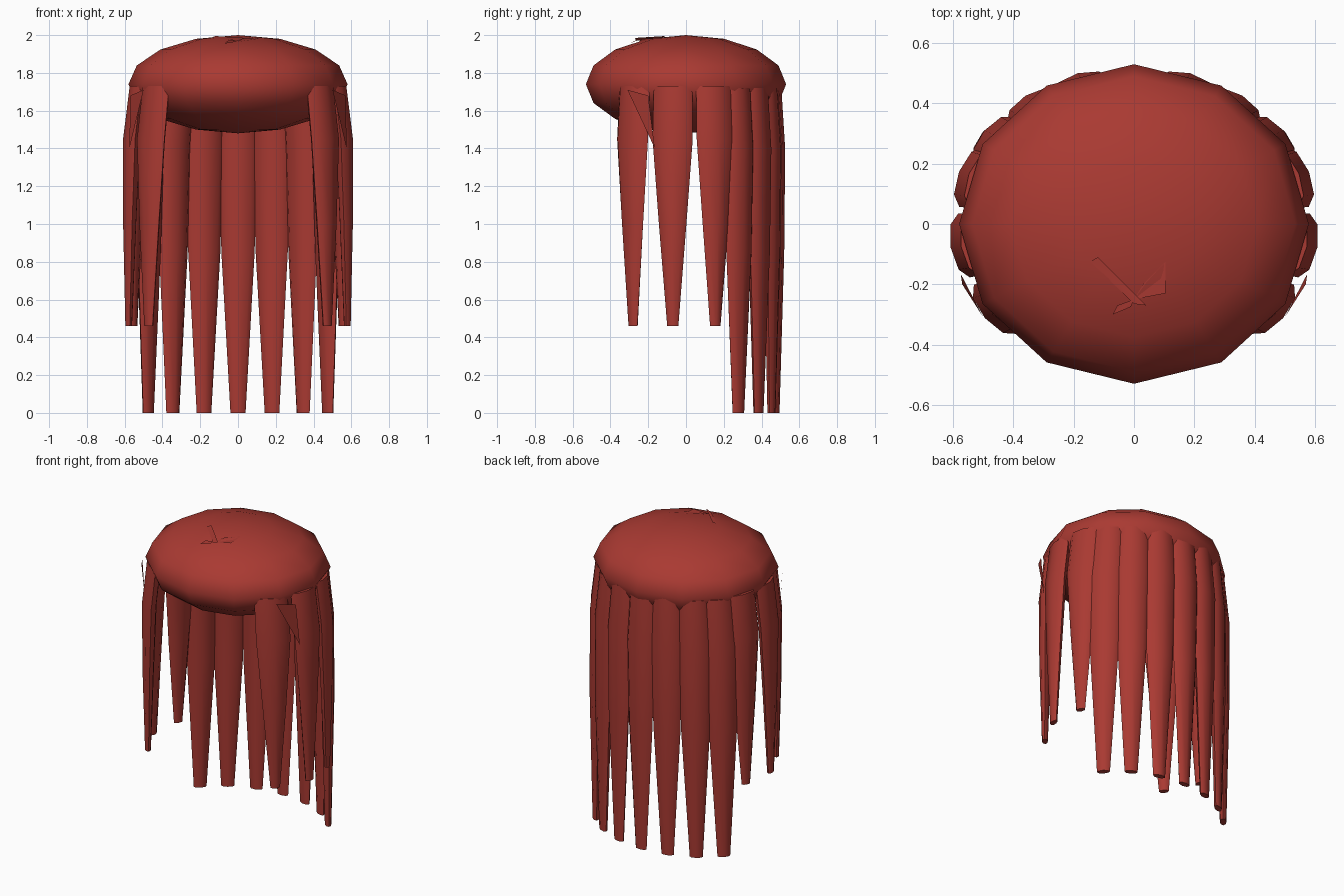
import bpy, bmesh, math
from mathutils import Vector

cube = bpy.data.objects.get("Cube")
if cube:
    bpy.data.objects.remove(cube)

red = bpy.data.materials.new("hair red")
red.use_nodes = True
red.diffuse_color = (0.40, 0.042, 0.032, 1)
red.node_tree.nodes["Principled BSDF"].inputs["Base Color"].default_value = red.diffuse_color


def finish(bm, name, angle=45):
    bmesh.ops.recalc_face_normals(bm, faces=bm.faces)
    mesh = bpy.data.meshes.new(name)
    bm.to_mesh(mesh)
    bm.free()
    obj = bpy.data.objects.new(name, mesh)
    bpy.context.collection.objects.link(obj)
    mesh.materials.append(red)
    bpy.ops.object.select_all(action='DESELECT')
    obj.select_set(True)
    bpy.context.view_layer.objects.active = obj
    bpy.ops.object.shade_smooth_by_angle(angle=math.radians(angle))
    return obj


# Flattened cap of hair
bm = bmesh.new()
bmesh.ops.create_uvsphere(bm, u_segments=12, v_segments=8, radius=1)
for v in bm.verts:
    v.co = (v.co.x * 0.58, v.co.y * 0.53, v.co.z * 0.26 + 1.74)
finish(bm, "hair_cap", 60)


def strand(name, angle, levels):
    """Tapered lock; each level is z, ellipse rx, ry, half width, half thickness."""
    bm = bmesh.new()
    sides = 8
    rings = []
    for z, rx, ry, hw, ht in levels:
        centre = Vector((rx * math.cos(angle), ry * math.sin(angle), z))
        out = Vector((math.cos(angle) / rx, math.sin(angle) / ry, 0)).normalized()
        along = Vector((-out.y, out.x, 0))
        ring = []
        for i in range(sides):
            t = math.tau * i / sides
            ring.append(bm.verts.new(centre + along * hw * math.cos(t) + out * ht * math.sin(t)))
        rings.append(ring)
    for a, b in zip(rings, rings[1:]):
        for i in range(sides):
            j = (i + 1) % sides
            bm.faces.new((a[i], a[j], b[j], b[i]))
    bm.faces.new(rings[0])
    bm.faces.new(rings[-1])
    finish(bm, name)


long_lock = [(0, 0.585, 0.475, 0.04, 0.02), (0.85, 0.58, 0.48, 0.088, 0.04),
             (1.4, 0.57, 0.48, 0.1, 0.045), (1.72, 0.53, 0.46, 0.092, 0.045)]
short_lock = [(0.46, 0.585, 0.475, 0.03, 0.018), (1.0, 0.58, 0.48, 0.074, 0.035),
              (1.45, 0.57, 0.48, 0.108, 0.045), (1.73, 0.535, 0.46, 0.104, 0.045)]

# Long locks around the back
for n, x in enumerate((-0.475, -0.345, -0.18, 0, 0.18, 0.345, 0.475)):
    strand(f"back_lock_{n + 1}", math.acos(x / 0.585), long_lock)

# Short locks on both sides
for n, y in enumerate((-0.28, -0.07, 0.155)):
    a = math.asin(y / 0.475)
    strand(f"left_lock_{n + 1}", a, short_lock)
    strand(f"right_lock_{n + 1}", math.pi - a, short_lock)


def wisp(name, points):
    """Thin pointed flap of hair."""
    bm = bmesh.new()
    face = bm.faces.new([bm.verts.new(p) for p in points])
    bmesh.ops.solidify(bm, geom=[face], thickness=0.008)
    finish(bm, name, 30)


# Loose wisps over the temples
for side, s in (("left", 1), ("right", -1)):
    wisp(f"{side}_temple_wisp", [(s * 0.50, -0.31, 1.71), (s * 0.57, -0.2, 1.68), (s * 0.575, -0.165, 1.40)])

# Small tuft on the crown
wisp("crown_wisp_long", [(-0.145, -0.125, 1.985), (-0.12, -0.11, 1.995), (0.04, -0.27, 1.985), (0, -0.265, 1.97)])
wisp("crown_wisp_wide", [(0.105, -0.125, 1.985), (0.105, -0.23, 1.98), (0.0, -0.25, 1.965), (0.03, -0.2, 1.985)])
wisp("crown_wisp_tip", [(-0.07, -0.3, 1.955), (-0.055, -0.27, 1.97), (0, -0.25, 1.975), (-0.01, -0.275, 1.965)])
